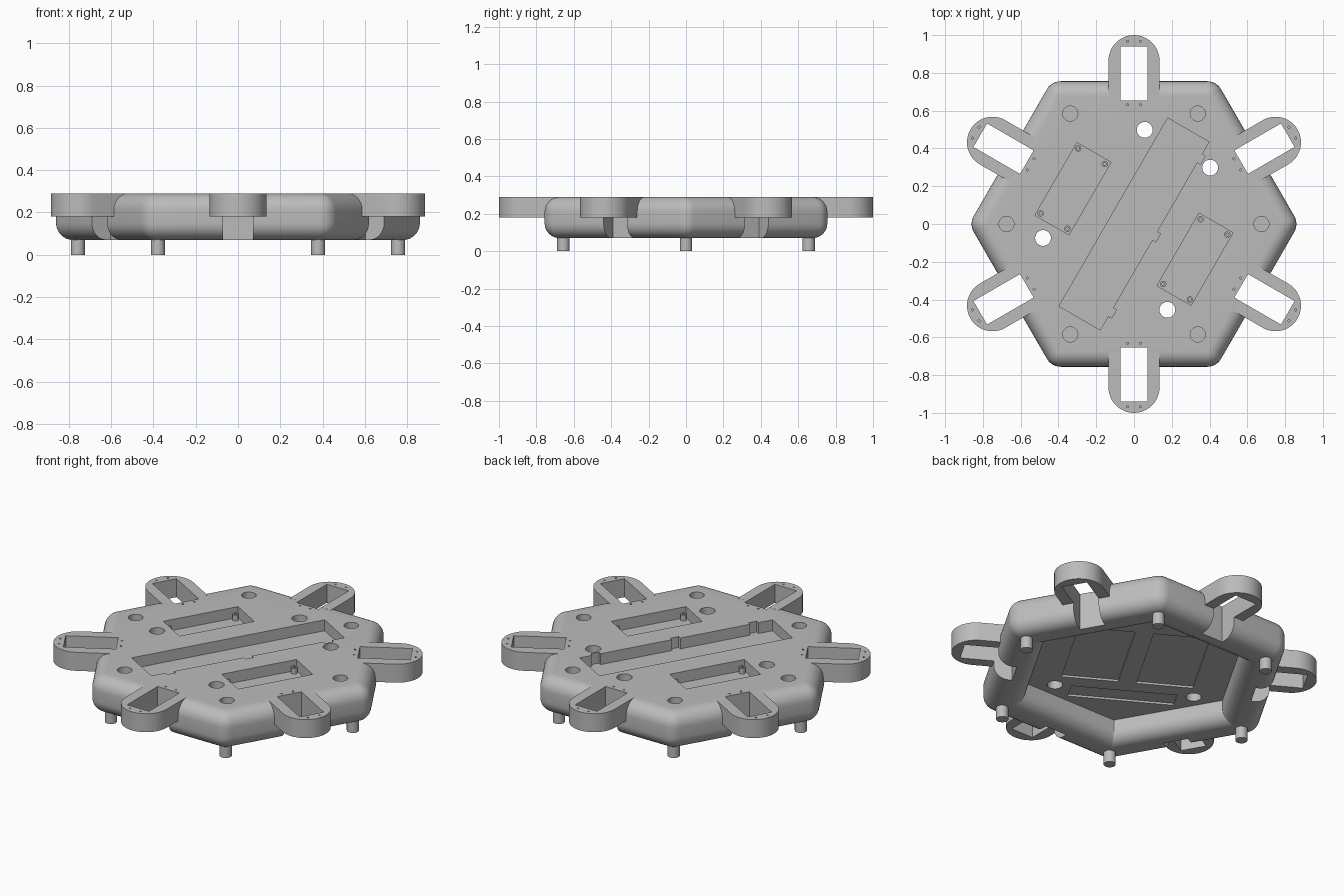
import bpy, bmesh
from math import pi, sin, cos, radians
from mathutils import Matrix, Vector

if "Cube" in bpy.data.objects:
    bpy.data.objects.remove(bpy.data.objects["Cube"])

TOP, BOTTOM, FLOOR = 0.29, 0.07, 0.20
APOTHEM, FILLET = 0.756, 0.08
TILT = radians(60)          # direction of the equipment bays

grey = bpy.data.materials.new("grey plastic")
grey.use_nodes = True
grey.diffuse_color = (0.5, 0.5, 0.5, 1)
grey.node_tree.nodes["Principled BSDF"].inputs["Base Color"].default_value = (0.5, 0.5, 0.5, 1)


def make(name, bm):
    bmesh.ops.recalc_face_normals(bm, faces=bm.faces)
    mesh = bpy.data.meshes.new(name)
    bm.to_mesh(mesh)
    bm.free()
    mesh.materials.append(grey)
    ob = bpy.data.objects.new(name, mesh)
    bpy.context.collection.objects.link(ob)
    return ob


def prism(bm, outline, z0, z1, angle=0):
    """Extrude a flat outline between two heights, turned about z."""
    turn = Matrix.Rotation(angle, 3, 'Z')
    low, high = ([bm.verts.new(turn @ Vector((x, y, z))) for x, y in outline] for z in (z0, z1))
    bm.faces.new(low[::-1])
    bm.faces.new(high)
    n = len(low)
    for i in range(n):
        j = (i + 1) % n
        bm.faces.new((low[i], low[j], high[j], high[i]))


def rect(x0, x1, y0, y1):
    return [(x0, y0), (x1, y0), (x1, y1), (x0, y1)]


def circle(x, y, r, n=24):
    return [(x + r * cos(2 * pi * i / n), y + r * sin(2 * pi * i / n)) for i in range(n)]


def arc(x, z, r, a0, a1, n=8):
    return [(x + r * cos(radians(a0 + (a1 - a0) * i / n)),
             z + r * sin(radians(a0 + (a1 - a0) * i / n))) for i in range(n + 1)]


def hexagon(inset):
    """Hexagon outline with rounded corners, shrunk by an inset."""
    a, r, pts = APOTHEM - inset, max(FILLET + 0.005 - inset, 0.004), []
    for k in range(6):
        c = (a - r) / cos(pi / 6)
        for i in range(7):
            t = radians(60 * k - 30 + 10 * i)
            pts.append((c * cos(pi / 3 * k) + r * cos(t), c * sin(pi / 3 * k) + r * sin(t)))
    return pts


def boolean(ob, bm, operation):
    tool = make("cutter", bm)
    tool.hide_render = True
    mod = ob.modifiers.new("boolean", 'BOOLEAN')
    mod.operation, mod.solver, mod.object = operation, 'EXACT', tool
    bpy.context.view_layer.update()
    result = bpy.data.meshes.new_from_object(ob.evaluated_get(bpy.context.evaluated_depsgraph_get()))
    ob.modifiers.clear()
    ob.data = result
    bpy.data.objects.remove(tool)


# Hollow hexagonal body: rounded outside, rounded rim, recessed underside
wall = 0.216
profile = arc(FILLET, TOP - FILLET, FILLET, 90, 180)
profile += arc(FILLET, BOTTOM + FILLET, FILLET, 180, 270)
profile += arc(wall - 0.08, BOTTOM + 0.08, 0.08, 270, 360)
profile.append((wall, FLOOR))
bm = bmesh.new()
rings = [[bm.verts.new((x, y, z)) for x, y in hexagon(d)] for d, z in profile]
for a, b in zip(rings, rings[1:]):
    for i in range(len(a)):
        j = (i + 1) % len(a)
        bm.faces.new((a[i], a[j], b[j], b[i]))
bm.faces.new(rings[0])
bm.faces.new(rings[-1])
body = make("hexagonal_body", bm)

# Six rounded arms around the sides
bm = bmesh.new()
sides = [radians(30 + 60 * k) for k in range(6)]
for angle in sides:
    prism(bm, [(0.68, -0.135)] + arc(0.865, 0, 0.135, -90, 90, 24) + [(0.68, 0.135)], 0.18, TOP, angle)
boolean(body, bm, 'UNION')

# Arm slots and screw holes
bm = bmesh.new()
for angle in sides:
    prism(bm, rect(0.655, 0.94, -0.072, 0.072), 0, 0.4, angle)
    for x in (0.632, 0.967):
        for y in (-0.034, 0.034):
            prism(bm, circle(x, y, 0.006, 8), 0.25, 0.4, angle)

# Round sockets in the top near the corners
for k in range(6):
    prism(bm, circle(0.675, 0, 0.04), 0.24, 0.4, pi / 3 * k)

# Central long bay with three tabs along one side
bay = [(0.575, 0.126), (-0.575, 0.126), (-0.575, -0.126)]
for x in (-0.465, 0, 0.475):
    bay += [(x - 0.025, -0.126), (x - 0.025, -0.147), (x + 0.025, -0.147), (x + 0.025, -0.126)]
bay.append((0.575, -0.126))
prism(bm, bay, 0.225, 0.4, TILT)

# Side bays, cable holes and shallow hatches underneath
for s in (-1, 1):
    prism(bm, rect(-0.222, 0.222, s * 0.373 - 0.104, s * 0.373 + 0.104), 0.225, 0.4, TILT)
    prism(bm, circle(0.46, s * 0.2, 0.042), 0, 0.4, TILT)
    prism(bm, circle(-0.305, s * 0.38, 0.042), 0, 0.4, TILT)
    prism(bm, rect(-0.21, 0.33, s * 0.205 - 0.155, s * 0.205 + 0.155), 0.1, 0.212, TILT)
prism(bm, rect(-0.41, -0.3, -0.29, 0.29), 0.1, 0.212, TILT)
bmesh.ops.recalc_face_normals(bm, faces=bm.faces)
boolean(body, bm, 'DIFFERENCE')

# Screw posts in the corners of the side bays
bm = bmesh.new()
for s in (-1, 1):
    for x in (-0.198, 0.198):
        for y in (0.293, 0.456):
            prism(bm, circle(x, s * y, 0.017, 16), 0.22, 0.26, TILT)
posts = make("screw_posts", bm)
bm = bmesh.new()
for s in (-1, 1):
    for x in (-0.198, 0.198):
        for y in (0.293, 0.456):
            prism(bm, circle(x, s * y, 0.008, 12), 0.235, 0.3, TILT)
boolean(posts, bm, 'DIFFERENCE')

# Feet under the corners
bm = bmesh.new()
for k in range(6):
    prism(bm, circle(0.757, 0, 0.033), 0, 0.12, pi / 3 * k)
feet = make("feet", bm)

# Smooth shading with sharp edges kept
for ob in (body, posts, feet):
    bpy.ops.object.select_all(action='DESELECT')
    ob.select_set(True)
    bpy.context.view_layer.objects.active = ob
    bpy.ops.object.shade_smooth_by_angle(angle=radians(30))
